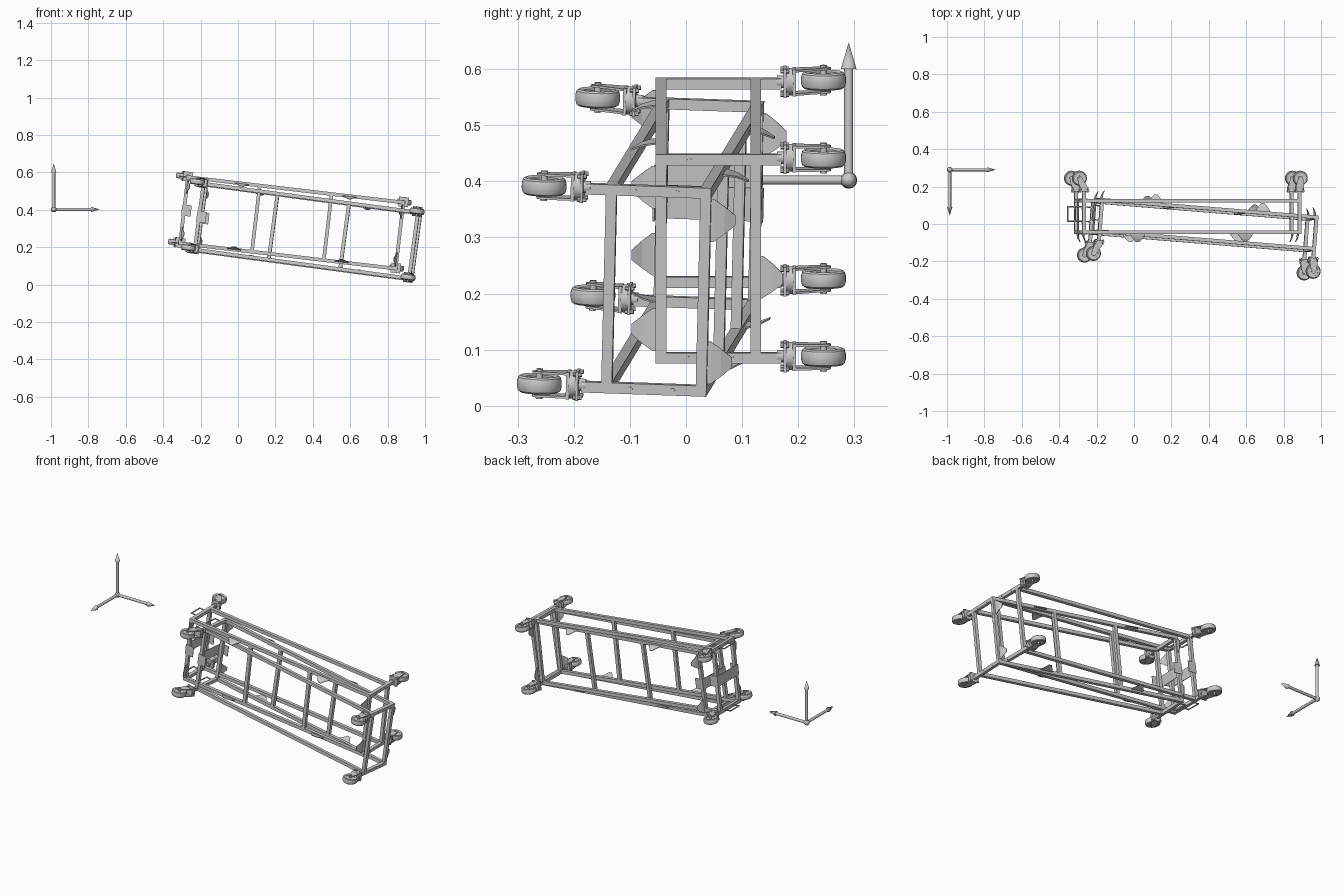
import bpy, bmesh, math
from mathutils import Matrix, Vector, Euler

if "Cube" in bpy.data.objects:
    bpy.data.objects.remove(bpy.data.objects["Cube"])

L, W, H, T = 0.58, 0.0845, 0.178, 0.0095   # frame half length, width, height, tube


def finish(bm, name, M, smooth=False):
    bmesh.ops.recalc_face_normals(bm, faces=bm.faces)
    me = bpy.data.meshes.new(name)
    bm.to_mesh(me)
    bm.free()
    ob = bpy.data.objects.new(name, me)
    bpy.context.collection.objects.link(ob)
    ob.matrix_world = M
    if smooth:
        bpy.ops.object.select_all(action='DESELECT')
        ob.select_set(True)
        bpy.context.view_layer.objects.active = ob
        bpy.ops.object.shade_smooth_by_angle(angle=math.radians(35))
    return ob


def box(bm, lo, hi):
    c = [(a + b) / 2 for a, b in zip(lo, hi)]
    d = [abs(b - a) for a, b in zip(lo, hi)]
    bmesh.ops.create_cube(bm, size=1, matrix=Matrix.Translation(c) @ Matrix.Diagonal((*d, 1)))


def rod(bm, a, b, r1, r2=None, seg=16):
    a, b = Vector(a), Vector(b)
    q = (b - a).to_track_quat('Z', 'Y').to_matrix().to_4x4()
    bmesh.ops.create_cone(bm, cap_ends=True, segments=seg, radius1=r1,
                          radius2=r1 if r2 is None else r2, depth=(b - a).length,
                          matrix=Matrix.Translation((a + b) / 2) @ q)


def lathe(bm, prof, centre, seg=32):
    # closed ring around the local z axis
    rings = []
    for i in range(seg):
        a = 2 * math.pi * i / seg
        rings.append([bm.verts.new((centre[0] + r * math.cos(a), centre[1] + r * math.sin(a),
                                    centre[2] + z)) for r, z in prof])
    n = len(prof)
    for i in range(seg):
        p, q = rings[i], rings[(i + 1) % seg]
        for j in range(n):
            bm.faces.new((p[j], q[j], q[(j + 1) % n], p[(j + 1) % n]))


def prism(bm, pts, z0, z1):
    lo = [bm.verts.new((x, y, z0)) for x, y in pts]
    hi = [bm.verts.new((x, y, z1)) for x, y in pts]
    bm.faces.new(lo)
    bm.faces.new(hi)
    for i in range(len(pts)):
        j = (i + 1) % len(pts)
        bm.faces.new((lo[i], lo[j], hi[j], hi[i]))


def tab(bm, origin, along, out, bend):
    # bent pointed plate
    o, al, ou, be = map(Vector, (origin, along, out, bend))
    rings = []
    for t, w, k in ((-.006, .038, 0), (.006, .038, .001), (.024, .025, .005), (.043, .009, .014)):
        c = o + ou * t + be * k
        rings.append([bm.verts.new(v) for v in
                      (c - al * w, c + al * w, c + al * w + be * .003, c - al * w + be * .003)])
    for p, q in zip(rings, rings[1:]):
        for j in range(4):
            bm.faces.new((p[j], q[j], q[(j + 1) % 4], p[(j + 1) % 4]))
    bm.faces.new(rings[0])
    bm.faces.new(rings[-1])


def caster(name, M, s, ex, ez):
    x, z = ex * L, ez * H + .003
    wx, wy = x + (-.025 if ex < 0 else .004), s * .205
    # tyre and hub
    bm = bmesh.new()
    lathe(bm, [(.025, -.012), (.034, -.015), (.038, -.012), (.040, -.005), (.040, .005),
               (.038, .012), (.034, .015), (.025, .012)], (wx, wy, z))
    lathe(bm, [(.006, -.009), (.026, -.009), (.026, .009), (.006, .009)], (wx, wy, z))
    rod(bm, (wx, wy, z - .027), (wx, wy, z + .027), .006, seg=12)
    finish(bm, name + "_wheel", M, True)
    # swivel head and fork
    bm = bmesh.new()
    rod(bm, (x, s * .122, z), (x, s * .136, z), .011)
    box(bm, (x - .026, s * .134, z - .026), (x + .026, s * .139, z + .026))
    rod(bm, (x, s * .138, z), (x, s * .152, z), .025, seg=24)
    for i in (-1, 1):
        for j in (-1, 1):
            rod(bm, (x + i * .019, s * .128, z + j * .021), (x + i * .019, s * .144, z + j * .021), .004, seg=6)
    box(bm, (x - .022, s * .15, z - .024), (x + .022, s * .156, z + .024))
    tip = [(wx + .013 * math.cos(a), wy + s * .013 * math.sin(a))
           for a in [math.pi * k / 6 for k in range(7)]]
    arm = [(x - .022, s * .152), (x + .022, s * .152), (x + .6 * (wx - x) + .018, s * .18)] \
        + tip + [(x + .6 * (wx - x) - .018, s * .18)]
    for e in (-1, 1):
        prism(bm, arm, z + e * .019, z + e * .023)
    finish(bm, name + "_fork", M, True)


def frame(name, M, s):
    ends = (-1, 1)
    # long rails, end posts, cross bars, rungs
    bm = bmesh.new()
    for ez in ends:
        for ey in ends:
            y, z = ey * W, ez * H
            box(bm, (-L, y - T, z - T), (L, y + T, z + T))
        for ex in ends:
            x, z = ex * L, ez * H
            box(bm, (x - T, -s * (W + T), z - T), (x + T, s * .130, z + T))
    for ex in ends:
        for ey in ends:
            box(bm, (ex * L - T, ey * W - T, -H), (ex * L + T, ey * W + T, H))
        x = ex * L / 3
        box(bm, (x - T, -s * W - T, -H), (x + T, -s * W + T, H))
    finish(bm, name + "_tubes", M)
    # bolts on the end bars
    bm = bmesh.new()
    for ex in ends:
        for ez in ends:
            for y in (-.034, .042):
                rod(bm, (ex * L, s * y, ez * H), (ex * (L + T + .002), s * y, ez * H), .004, seg=8)
    finish(bm, name + "_bolts", M)
    # pointed tabs on posts and rails
    bm = bmesh.new()
    y = -s * (W + T)
    for ex in ends:
        for ez in ends:
            tab(bm, (ex * L, y, ez * (H - .05)), (0, 0, 1), (0, -s, 0), (-ex, 0, 0))
            tab(bm, (ex * L / 2, y, ez * H), (1, 0, 0), (0, -s, 0), (0, 0, -ez))
    finish(bm, name + "_tabs", M)
    # bracket band across the end posts
    bm = bmesh.new()
    box(bm, (-L - T - .003, -W - T, -.03), (-L - T, W + T, .03))
    for ey in ends:
        box(bm, (-L - T - .003, ey * (W + T), -.03), (-L + .038, ey * (W + T + .003), .03))
    finish(bm, name + "_end_band", M)
    # pull handles
    bm = bmesh.new()
    for ez in ends:
        z, x1, r = ez * H, -L - .045, .0035
        for y in (-.025, .052):
            rod(bm, (-L, y, z), (x1, y, z), r, seg=8)
        rod(bm, (x1, -.0285, z), (x1, .0555, z), r, seg=8)
    finish(bm, name + "_handles", M, True)
    for ex in ends:
        for ez in ends:
            n = ("left" if ex < 0 else "right") + ("_lower" if ez < 0 else "_upper")
            caster(f"{name}_{n}_caster", M, s, ex, ez)


def place(loc, roll, pitch, yaw):
    return Matrix.Translation(loc) @ Euler([math.radians(a) for a in (roll, pitch, yaw)]).to_matrix().to_4x4()


frame("back_frame", place((.2875, .04, .33), 0, 6.7, 0), 1)
frame("front_frame", place((.372, -.006, .283), -2, 7.6, -4.65), -1)

# axis marker with three arrows
bm = bmesh.new()
o = Vector((-.985, .29, .402))
bmesh.ops.create_uvsphere(bm, u_segments=24, v_segments=12, radius=.015, matrix=Matrix.Translation(o))
for d in ((1, 0, 0), (0, -1, 0), (0, 0, 1)):
    d = Vector(d)
    rod(bm, o, o + d * .2, .008)
    rod(bm, o + d * .198, o + d * .246, .014, 0)
finish(bm, "axis_marker", Matrix(), True)
